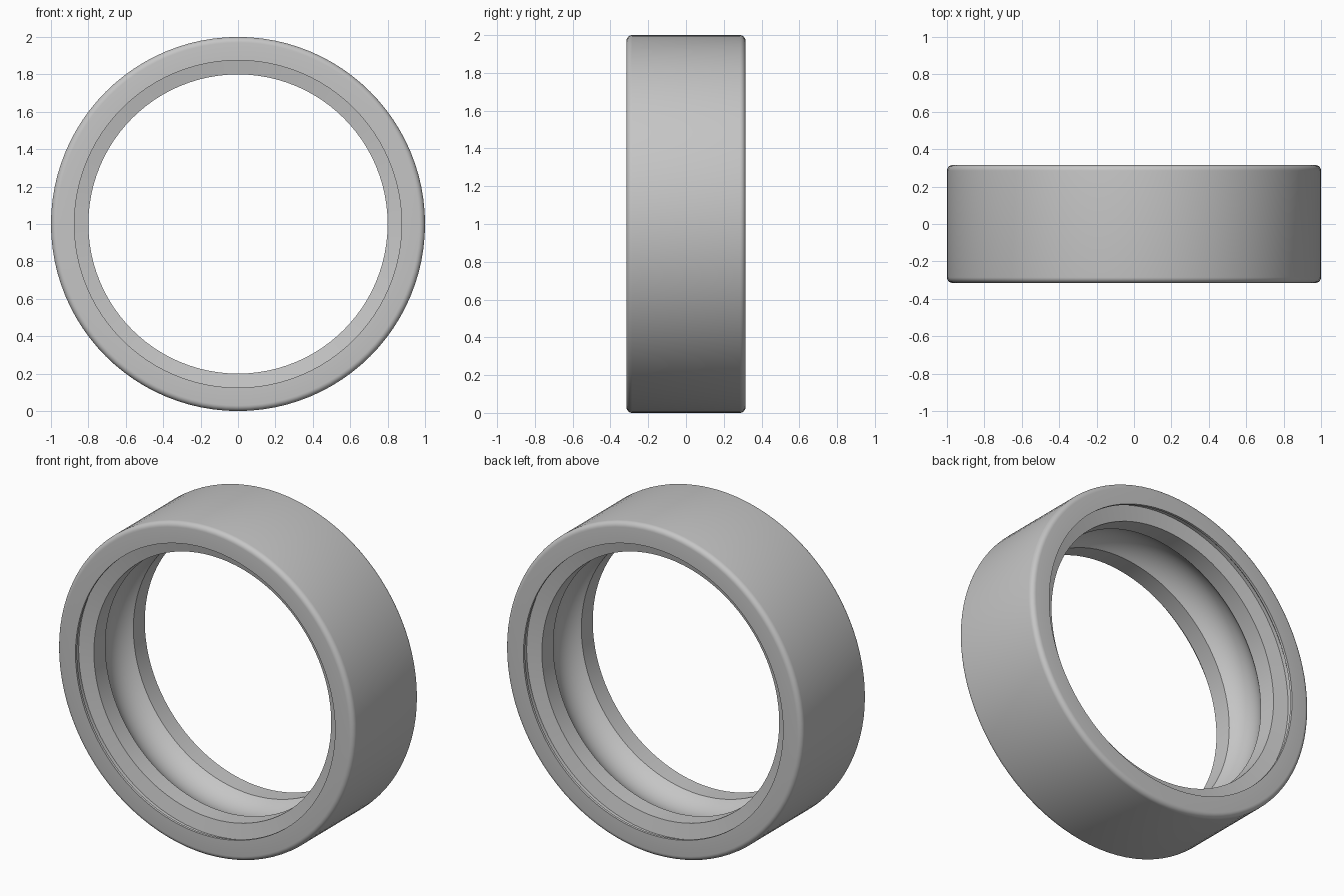
import bpy
import bmesh
from math import asin, cos, pi, sin
from mathutils import Vector

if "Cube" in bpy.data.objects:
    bpy.data.objects.remove(bpy.data.objects["Cube"])

OUTER = 1.0       # outside radius
LAND = 0.80       # smallest bore radius
LIP = 0.875       # bore radius at the end faces
HALF = 0.315      # half of the ring width
ROUND = 0.03      # rounding of the outer corners
GROOVE = 0.135    # half width of the ball track
SAG = 0.06        # depth of the ball track
STEPS = 96

steel = bpy.data.materials.new("steel grey")
steel.use_nodes = True
grey = (0.56, 0.56, 0.56, 1)
steel.diffuse_color = grey
shader = next(n for n in steel.node_tree.nodes if n.type == 'BSDF_PRINCIPLED')
shader.inputs["Base Color"].default_value = grey


def arc(cr, cy, radius, start, end, count):
    """Points (radius, y) along an arc of the cross-section."""
    angles = [start + (end - start) * i / count for i in range(count + 1)]
    return [(cr + radius * cos(a), cy + radius * sin(a)) for a in angles]


# Ball track: a shallow arc cut into the middle of the bore
track_radius = (GROOVE ** 2 + SAG ** 2) / (2 * SAG)
track_angle = asin(GROOVE / track_radius)
track = arc(LAND + SAG - track_radius, 0, track_radius, -track_angle, track_angle, 16)

# One end: land edge, shield seat, undercut, lip, rounded outer corner
end = [(LAND, HALF - 0.07), (LIP + 0.015, HALF - 0.052),
       (LIP + 0.015, HALF - 0.03), (LIP, HALF - 0.015), (LIP, HALF)]
end += arc(OUTER - ROUND, HALF - ROUND, ROUND, pi / 2, 0, 6)
profile = track + end + [(r, -y) for r, y in reversed(end)]

# Sweep the closed cross-section around the ring axis
bm = bmesh.new()
verts = [bm.verts.new((r, y, 0)) for r, y in profile]
edges = [bm.edges.new((v, verts[i - 1])) for i, v in enumerate(verts)]
bmesh.ops.spin(bm, geom=verts + edges, cent=Vector(), axis=Vector((0, 1, 0)),
               angle=2 * pi, steps=STEPS, use_merge=True)
bmesh.ops.remove_doubles(bm, verts=bm.verts[:], dist=0.0005)
bmesh.ops.recalc_face_normals(bm, faces=bm.faces[:])
bmesh.ops.translate(bm, verts=bm.verts[:], vec=(0, 0, OUTER))

mesh = bpy.data.meshes.new("outer_ring")
bm.to_mesh(mesh)
bm.free()
mesh.materials.append(steel)
ring = bpy.data.objects.new("outer_ring", mesh)
bpy.context.collection.objects.link(ring)

# Smooth curved surfaces, crisp machined edges
bpy.ops.object.select_all(action='DESELECT')
ring.select_set(True)
bpy.context.view_layer.objects.active = ring
bpy.ops.object.shade_smooth_by_angle(angle=pi / 6)
